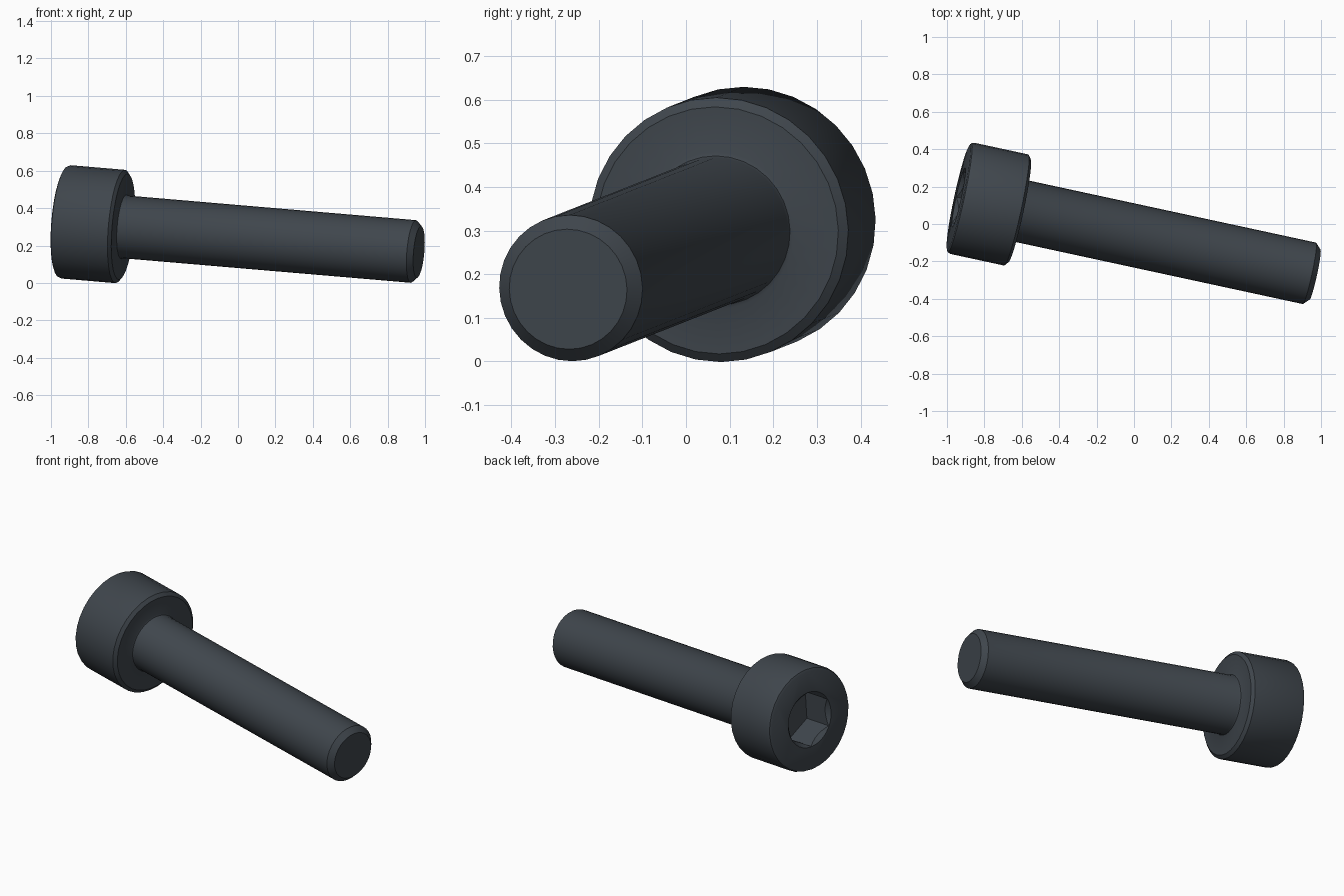
import bpy, bmesh, math
from mathutils import Vector, Matrix

cube = bpy.data.objects.get("Cube")
if cube:
    bpy.data.objects.remove(cube, do_unlink=True)

# Tilted frame: local z runs from the head to the tip, local y points up
axis = Vector((0.974, -0.2104, -0.083)).normalized()
side = Vector((0, 0, 1)).cross(axis).normalized()
up = axis.cross(side)
frame = Matrix((side, up, axis)).transposed().to_4x4()
frame.translation = Vector((-0.938, 0.1415, 0.328))   # centre of the head's top


def lathe(name, profile, sides):
    """Closed solid from (radius, depth) points turned about the local z axis."""
    bm = bmesh.new()
    rings = []
    for radius, depth in profile:
        ring = []
        for i in range(sides):
            a = math.pi / 2 + math.tau * i / sides
            ring.append(bm.verts.new((radius * math.cos(a), radius * math.sin(a), depth)))
        rings.append(ring)
    for low, high in zip(rings, rings[1:]):
        for i in range(sides):
            j = (i + 1) % sides
            bm.faces.new((low[i], low[j], high[j], high[i]))
    bm.faces.new(rings[0][::-1])
    bm.faces.new(rings[-1])
    bmesh.ops.recalc_face_normals(bm, faces=bm.faces)
    mesh = bpy.data.meshes.new(name)
    bm.to_mesh(mesh)
    bm.free()
    obj = bpy.data.objects.new(name, mesh)
    obj.matrix_world = frame
    bpy.context.collection.objects.link(obj)
    return obj


steel = bpy.data.materials.new("dark_steel")
steel.use_nodes = True
colour = (0.05, 0.061, 0.073, 1)
steel.diffuse_color = colour
steel.node_tree.nodes["Principled BSDF"].inputs["Base Color"].default_value = colour

# Head and shank in one turned body
HEAD, LENGTH, R_HEAD, R_SHANK = 0.333, 1.956, 0.304, 0.168
EDGE, FILLET, TIP = 0.02, 0.012, 0.03
profile = [
    (R_HEAD - EDGE, 0), (R_HEAD - EDGE * 0.3, EDGE * 0.3), (R_HEAD, EDGE),
    (R_HEAD, HEAD - EDGE * 0.8), (R_HEAD - EDGE, HEAD),
    (R_SHANK + FILLET, HEAD), (R_SHANK + FILLET * 0.3, HEAD + FILLET * 0.3),
    (R_SHANK, HEAD + FILLET),
    (R_SHANK, LENGTH - TIP), (R_SHANK - TIP, LENGTH),
]
bolt = lathe("socket_head_bolt", profile, 32)
bolt.data.materials.append(steel)

# Hexagonal socket with a small round countersink
cutters = [
    lathe("hex_cutter", [(0.16, -0.1), (0.16, 0.18)], 6),
    lathe("countersink_cutter", [(0.182, -0.02), (0.162, 0), (0.132, 0.03)], 32),
]
for cutter in cutters:
    cutter.hide_render = True
    cut = bolt.modifiers.new(cutter.name, "BOOLEAN")
    cut.operation = "DIFFERENCE"
    cut.solver = "EXACT"
    cut.object = cutter
bpy.context.view_layer.update()
carved = bpy.data.meshes.new_from_object(bolt.evaluated_get(bpy.context.evaluated_depsgraph_get()))
bolt.modifiers.clear()
bolt.data = carved
for cutter in cutters:
    bpy.data.objects.remove(cutter, do_unlink=True)

# Smooth barrel, crisp edges
bpy.ops.object.select_all(action="DESELECT")
bolt.select_set(True)
bpy.context.view_layer.objects.active = bolt
bpy.ops.object.shade_smooth_by_angle(angle=math.radians(30))
